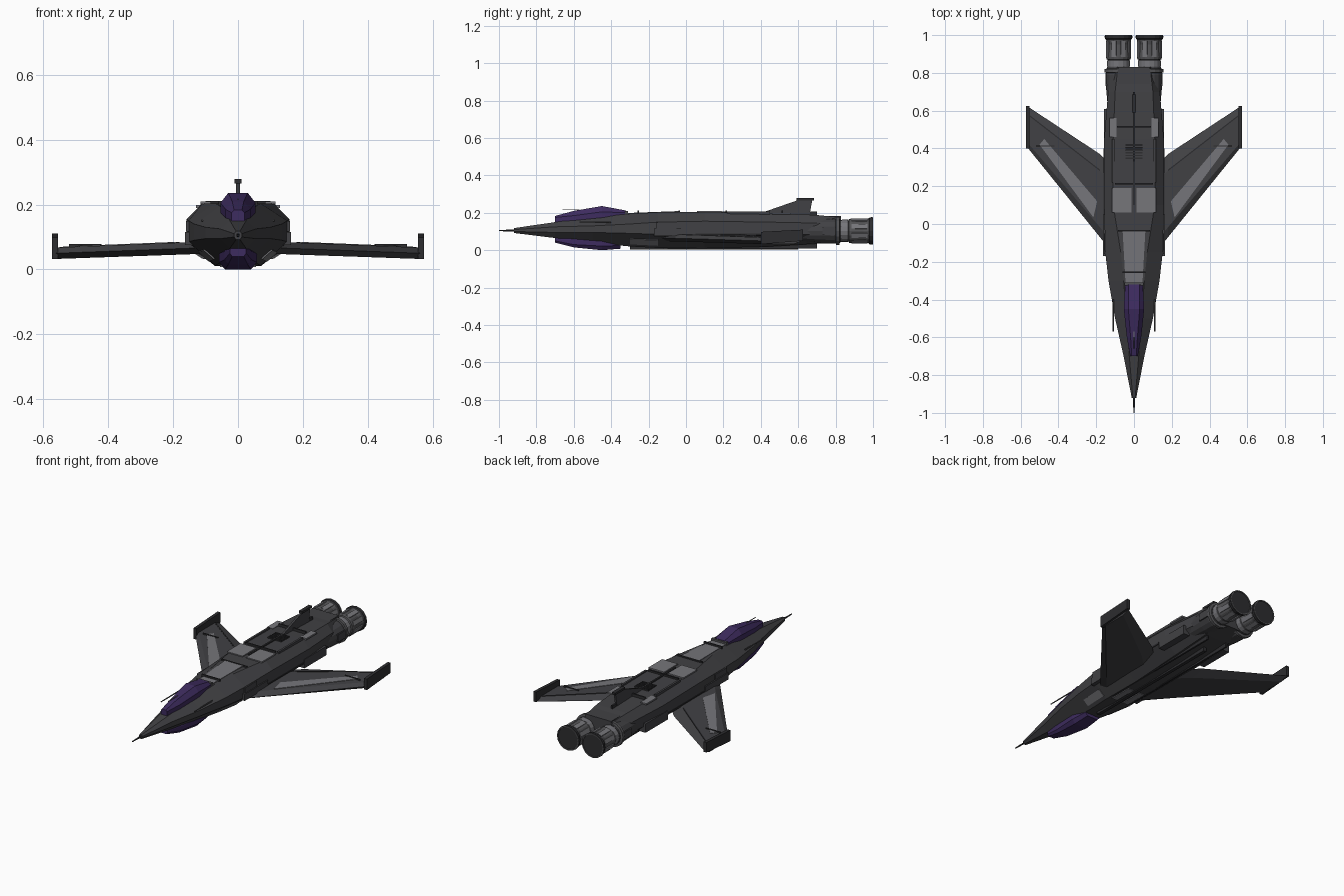
import bpy, bmesh, math
from mathutils import Vector

cube = bpy.data.objects.get("Cube")
if cube:
    bpy.data.objects.remove(cube, do_unlink=True)


def material(name, r, g, b):
    m = bpy.data.materials.new(name)
    m.use_nodes = True
    m.diffuse_color = (r, g, b, 1)
    m.node_tree.nodes["Principled BSDF"].inputs["Base Color"].default_value = (r, g, b, 1)
    return m


HULL = material("dark grey hull", .053, .053, .058)
TRIM = material("charcoal trim", .026, .026, .029)
PANEL = material("light grey panel", .18, .18, .195)
METAL = material("nozzle metal", .085, .085, .09)
GLASS = material("purple glass", .048, .025, .115)


def build(name, verts, faces, mat, mirror=False):
    bm = bmesh.new()
    vs = [bm.verts.new(v) for v in verts]
    for f in faces:
        bm.faces.new([vs[i] for i in f])
    bmesh.ops.recalc_face_normals(bm, faces=bm.faces)
    me = bpy.data.meshes.new(name)
    bm.to_mesh(me)
    bm.free()
    me.materials.append(mat)
    ob = bpy.data.objects.new(name, me)
    bpy.context.collection.objects.link(ob)
    if mirror:
        mod = ob.modifiers.new("Mirror", 'MIRROR')
        mod.use_mirror_merge = False
    return ob


def loft(name, rings, mat, mirror=False, caps=True):
    n = len(rings[0])
    faces = [(k * n + i, k * n + (i + 1) % n, (k + 1) * n + (i + 1) % n, (k + 1) * n + i)
             for k in range(len(rings) - 1) for i in range(n)]
    if caps:
        faces += [tuple(range(n)), tuple(range((len(rings) - 1) * n, len(rings) * n))]
    return build(name, [v for r in rings for v in r], faces, mat, mirror)


def prism(name, pts, offset, mat, mirror=False):
    o = Vector(offset)
    return loft(name, [pts, [Vector(p) + o for p in pts]], mat, mirror)


def box(name, x, y, z, mat, mirror=False):
    pts = [(x[0], y[0], z[0]), (x[1], y[0], z[0]), (x[1], y[1], z[0]), (x[0], y[1], z[0])]
    return prism(name, pts, (0, 0, z[1] - z[0]), mat, mirror)


def section(y, deck, top, wide, hi, lo, belly, bottom):
    half = [(deck, top), (wide, hi), (wide, lo), (belly, bottom)]
    return [(x, y, z) for x, z in half] + [(-x, y, z) for x, z in reversed(half)]


def lathe(name, profile, mat, x, z, sides=16):
    rings = [[(x + r * math.cos(2 * math.pi * i / sides), y, z + r * math.sin(2 * math.pi * i / sides))
              for i in range(sides)] for y, r in profile]
    return loft(name, rings, mat, mirror=x != 0)


# Faceted fuselage: y, deck half width, top, half width, upper and lower edge, belly, bottom
hull_rows = [
    (-.92, .006, .118, .012, .11, .1, .006, .092),
    (-.7, .025, .15, .055, .125, .095, .025, .065),
    (-.5, .04, .175, .1, .13, .095, .04, .04),
    (-.3, .055, .195, .135, .14, .09, .055, .02),
    (-.15, .07, .203, .152, .15, .085, .07, .012),
    (.1, .11, .203, .158, .155, .08, .07, .01),
    (.45, .11, .197, .158, .15, .08, .08, .02),
    (.7, .1, .188, .137, .145, .085, .08, .035),
    (.83, .085, .175, .095, .15, .09, .07, .05)]
loft("fuselage", [section(*r) for r in hull_rows], HULL)

# Upper and lower canopies
loft("upper_canopy", [section(*r) for r in [
    (-.7, .012, .183, .02, .175, .14, .015, .13),
    (-.6, .018, .21, .038, .185, .16, .03, .14),
    (-.45, .03, .236, .054, .205, .175, .04, .15),
    (-.32, .03, .212, .047, .2, .18, .04, .17)]], GLASS)
loft("lower_canopy", [section(*r) for r in [
    (-.7, .02, .09, .025, .06, .05, .018, .04),
    (-.6, .03, .08, .042, .055, .03, .03, .015),
    (-.45, .04, .07, .058, .05, .022, .04, 0),
    (-.35, .04, .07, .05, .05, .025, .035, .008)]], GLASS)
box("canopy_rear_frame", (-.05, .05), (-.325, -.31), (.18, .21), METAL)

# Probes
lathe("nose_probe", [(-1, .003), (-.94, .005), (-.9, .006)], TRIM, 0, .105, 8)
lathe("side_probe", [(-.57, .003), (-.4, .004)], METAL, .11, .15, 6)
lathe("canopy_probe", [(-.66, .002), (-.57, .003)], PANEL, 0, .216, 6)


# Swept wings, thick in the middle with thin edges
def wing_ring(x, front, rear):
    top, low = .09 - .04 * x, .052 - .035 * x
    mid, chord = (top + low) / 2, rear - front
    return [(x, front, mid), (x, front + .12 * chord, top), (x, front + .8 * chord, top),
            (x, rear, mid), (x, front + .8 * chord, low), (x, front + .12 * chord, low)]


loft("wing", [wing_ring(.1, -.17, .29), wing_ring(.18, -.07, .37), wing_ring(.56, .4, .62)], HULL, True)
prism("wing_panel", [(x, y, .0885 - .04 * x) for x, y in
                     [(.215, .035), (.195, .12), (.475, .45), (.5, .42)]], (0, 0, .004), PANEL, True)
prism("wing_flap_line", [(x, y, .0885 - .04 * x) for x, y in
                         [(.18, .28), (.18, .288), (.55, .575), (.55, .567)]], (0, 0, .003), TRIM, True)
loft("wing_tip", [[(x, .4, .032), (x, .625, .05), (x, .625, .11), (x, .4, .098)]
                  for x in (.554, .573)], TRIM, True)
box("wing_hinge", (.42, .52), (.41, .416), (.064, .078), TRIM, True)

# Tail fin and its cap
prism("tail_fin", [(-.006, .39, .195), (-.006, .6, .268), (-.006, .675, .268), (-.006, .66, .185)],
      (.012, 0, 0), HULL)
box("fin_cap", (-.011, .011), (.59, .685), (.265, .278), TRIM)
box("spine_ridge", (-.005, .005), (.1, .7), (.18, .207), TRIM)

# Light deck panels and dark seams
prism("spine_panel", [(-.045, -.31, .193), (.045, -.31, .193), (.06, -.04, .203), (-.06, -.04, .203)],
      (0, 0, .006), PANEL)
box("deck_panel", (.012, .116), (.06, .19), (.201, .209), PANEL, True)
box("rear_deck_panel", (.092, .13), (.46, .56), (.19, .199), PANEL, True)
for y, half in ((-.26, .06), (-.04, .085), (.21, .1), (.51, .09)):
    box("deck_seam", (-half, half), (y, y + .008), (.19, .211), TRIM)
for i in range(6):
    y = .345 + i * .014
    box("vent_slat", (-.045, .045), (y, y + .007), (.19, .206), TRIM)
box("deck_rail", (.104, .116), (.22, .45), (.185, .207), HULL, True)
box("rear_deck_plate", (-.085, .085), (.62, .83), (.165, .184), HULL)

# Flank and belly fittings
box("flank_fairing", (.13, .163), (-.17, .05), (.075, .115), HULL, True)
box("flank_box", (.12, .16), (.4, .61), (.052, .105), HULL, True)
box("flank_rail", (.12, .161), (.05, .4), (.08, .09), TRIM, True)
box("flank_panel", (.13, .16), (-.16, -.05), (.117, .149), HULL, True)


def lower_flank(row, t):
    y, _, _, wide, _, lo, belly, bottom = hull_rows[row]
    return (wide + (belly - wide) * t, y, lo + (bottom - lo) * t)


prism("lower_flank_panel", [lower_flank(3, .4), lower_flank(4, .4), lower_flank(4, .8), lower_flank(3, .8)],
      (.003, 0, -.003), PANEL, True)
box("belly_panel", (.02, .055), (-.12, .02), (.007, .02), PANEL, True)
box("belly_keel", (-.01, .01), (-.3, .6), (.005, .05), TRIM)
box("belly_rail", (.06, .07), (-.1, .7), (.01, .06), TRIM, True)

# Twin engines: housing, collar and open nozzle
EX, EZ = .082, .103
lathe("engine_housing", [(.6, .055), (.72, .066), (.79, .068), (.83, .06)], HULL, EX, EZ)
lathe("engine_collar", [(.8, .064), (.803, .075), (.82, .075), (.823, .06)], METAL, EX, EZ)
lathe("engine_neck", [(.82, .054), (.835, .06), (.865, .06), (.87, .052)], PANEL, EX, EZ)
lathe("nozzle", [(.865, .05), (.872, .064), (.885, .066), (.95, .06), (.975, .066), (1, .072),
                 (1, .066), (.97, .057), (.9, .05)], METAL, EX, EZ)
lathe("nozzle_lip", [(.975, .066), (.982, .0725), (.996, .0735), (.997, .066)], TRIM, EX, EZ)
for i in range(8):
    a = 2 * math.pi * (i + .5) / 8
    out = Vector((math.cos(a), 0, math.sin(a)))
    side = Vector((-math.sin(a), 0, math.cos(a))) * .013
    mid = Vector((EX, 0, EZ))
    inner, outer = mid + out * .061 + Vector((0, .885, 0)), mid + out * .061 + Vector((0, .97, 0))
    prism("nozzle_petal", [inner - side, inner + side, outer + side, outer - side],
          out * .0055, PANEL, True)
box("engine_bracket", (.13, .152), (.73, .8), (.08, .125), HULL, True)
